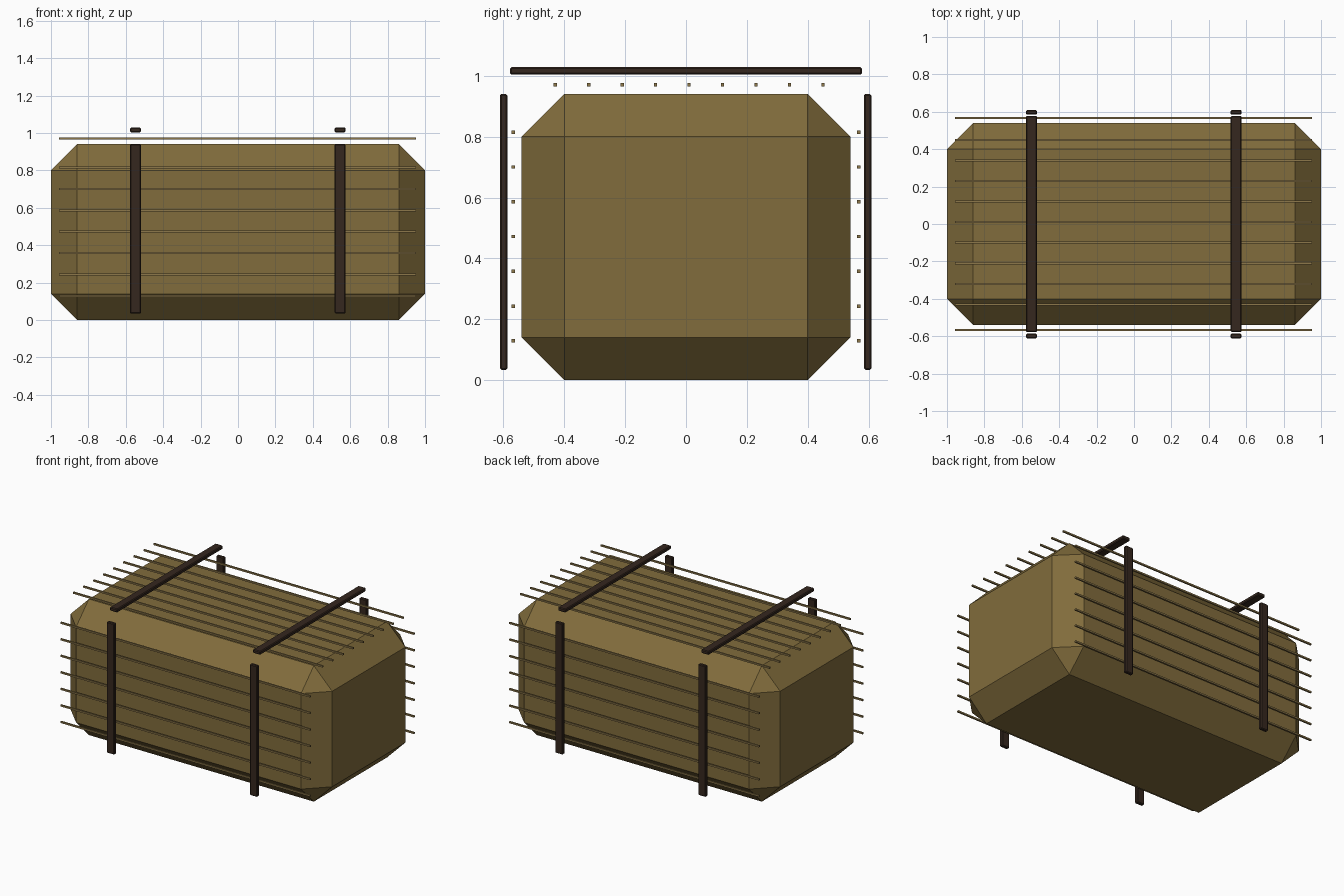
import bpy

if "Cube" in bpy.data.objects:
    bpy.data.objects.remove(bpy.data.objects["Cube"])


def material(name, color):
    m = bpy.data.materials.new(name)
    m.diffuse_color = (*color, 1)
    m.use_nodes = True
    m.node_tree.nodes["Principled BSDF"].inputs["Base Color"].default_value = m.diffuse_color
    return m


BALE = material("straw", (0.22, 0.15, 0.045))
STALK = material("stalk", (0.27, 0.19, 0.07))
STRAP = material("dark_strap", (0.035, 0.02, 0.013))


def block(name, center, size, mat, bevel=0):
    bpy.ops.mesh.primitive_cube_add(size=1, location=center)
    ob = bpy.context.object
    ob.name = name
    ob.scale = size
    bpy.ops.object.transform_apply(location=False, rotation=False, scale=True)
    ob.data.materials.append(mat)
    if bevel:
        mod = ob.modifiers.new("chamfer", "BEVEL")
        mod.width = bevel
        mod.segments = 1
        mod.limit_method = 'NONE'
    return ob


# Chamfered bale body
block("bale_body", (0, 0, 0.47), (2, 1.08, 0.94), BALE, 0.14)

# Straw stalks lying over the top
for i in range(9):
    block(f"top_stalk_{i}", (-0.003, -0.43 + 0.11 * i, 0.97), (1.91, 0.011, 0.011), STALK)

# Straw stalks along the front and back
for side, y in (("front", -0.567), ("back", 0.567)):
    for i in range(7):
        block(f"{side}_stalk_{i}", (-0.003, y, 0.129 + 0.1143 * i), (1.91, 0.011, 0.011), STALK)

# Two binding straps, each with a top, front and back bar
for side, x in (("left", -0.548), ("right", 0.546)):
    block(f"{side}_top_strap", (x, 0, 1.016), (0.058, 1.156, 0.025), STRAP, 0.005)
    for face, y in (("front", -0.599), ("back", 0.597)):
        block(f"{side}_{face}_strap", (x, y, 0.487), (0.058, 0.025, 0.906), STRAP, 0.005)
